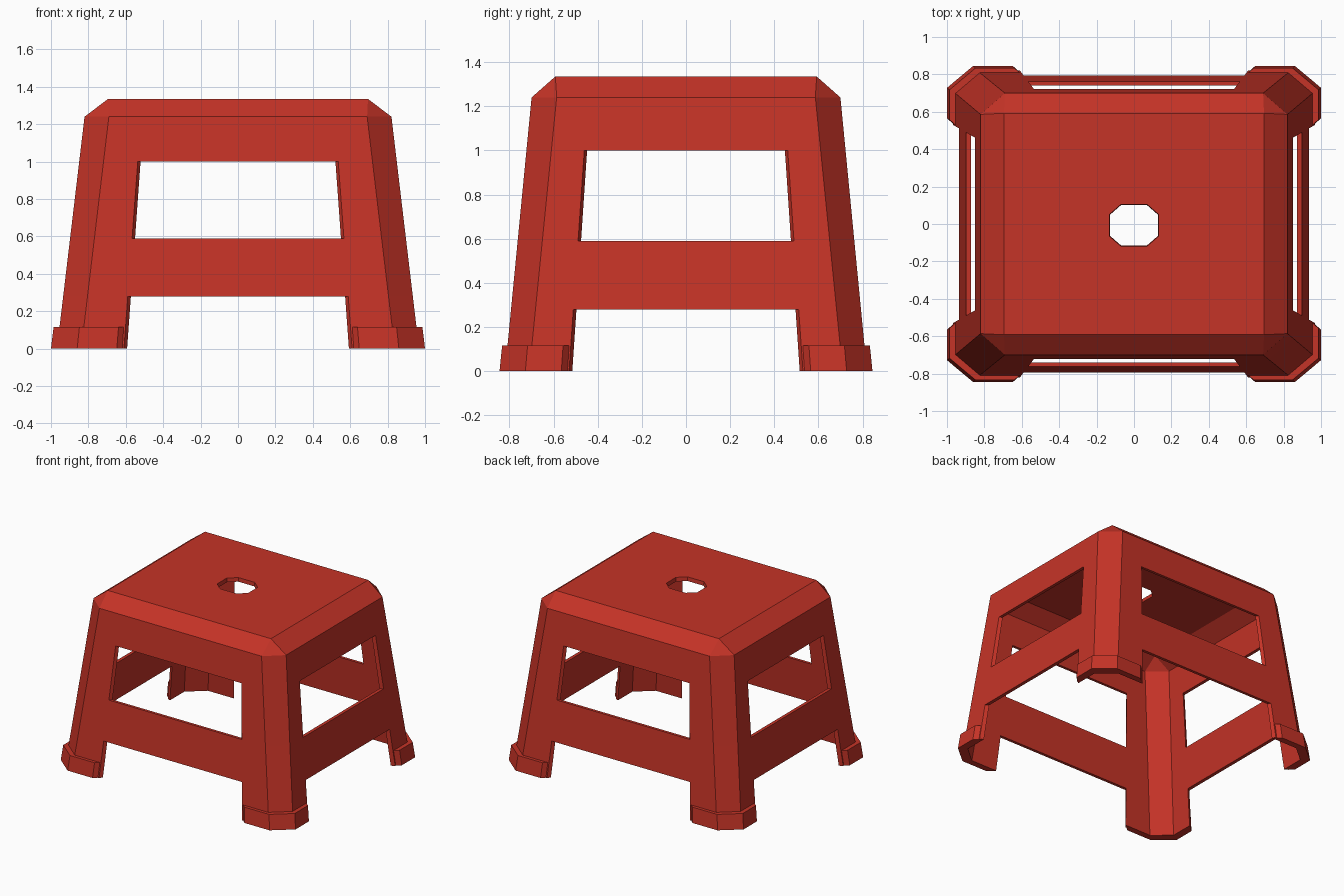
import bpy, bmesh

if "Cube" in bpy.data.objects:
    bpy.data.objects.remove(bpy.data.objects["Cube"])

red = bpy.data.materials.new("red plastic")
red.diffuse_color = (0.56, 0.033, 0.02, 1)
red.use_nodes = True
red.node_tree.nodes["Principled BSDF"].inputs["Base Color"].default_value = red.diffuse_color


def add_object(name, bm):
    bmesh.ops.recalc_face_normals(bm, faces=bm.faces)
    mesh = bpy.data.meshes.new(name)
    bm.to_mesh(mesh)
    bm.free()
    mesh.materials.append(red)
    obj = bpy.data.objects.new(name, mesh)
    bpy.context.collection.objects.link(obj)
    return obj


def ring(z):
    """Chamfered rectangle at height z; i = leg inner edge, c = chamfer start."""
    X, Y = 0.968 - 0.119 * z, 0.82 - 0.097 * z
    cx, cy = 0.838 - 0.119 * z, 0.71 - 0.1 * z
    ix, iy = 0.61 - 0.074 * z, 0.53 - 0.069 * z
    half = [(-cx, -Y), (-ix, -Y), (ix, -Y), (cx, -Y),
            (X, -cy), (X, -iy), (X, iy), (X, cy)]
    return [(x, y, z) for x, y in half + [(-x, -y) for x, y in half]]


# Stool shell: tapered walls with openings, bevelled rim and holed seat
verts, faces = [], []
levels = [0, 0.28, 0.59, 1.0, 1.24]
for z in levels:
    verts += ring(z)
for k in range(4):
    for j in range(16):
        if k in (0, 2) and j % 4 == 1:
            continue  # gaps between legs and windows
        a, b = k * 16 + j, k * 16 + (j + 1) % 16
        faces.append((a, b, b + 16, a + 16))
rim, corner, hole = 64, 80, 84
verts += [(sx * 0.695, sy * 0.592, 1.335)
          for sx, sy in ((-1, -1), (1, -1), (1, 1), (-1, 1))]
half = [(-0.07, -0.112), (0.07, -0.112), (0.132, -0.058), (0.132, 0.058)]
verts += [(x, y - 0.007, 1.335) for x, y in half + [(-x, -y) for x, y in half]]
for s in range(4):
    c0, c1 = corner + s, corner + (s + 1) % 4
    r = rim + 4 * s
    h = hole + 2 * s
    h2 = hole + (2 * s + 2) % 8
    faces.append((r, r + 1, r + 2, r + 3, c1, c0))
    faces.append((r + 3, rim + (4 * s + 4) % 16, c1))
    faces.append((c0, c1, h + 1, h))
    faces.append((c1, h2, h + 1))

# Inner skin is a slightly smaller copy, joined along every open edge
bm = bmesh.new()
outer = [bm.verts.new(v) for v in verts]
inner = [bm.verts.new((x * 0.972, y * 0.972,
                       z - (0.03 if z > 1.3 else 0.02 if z > 1.2 else 0)))
         for x, y, z in verts]
edges = {(f[i], f[(i + 1) % len(f)]) for f in faces for i in range(len(f))}
for f in faces:
    bm.faces.new([outer[i] for i in f])
    bm.faces.new([inner[i] for i in reversed(f)])
for a, b in edges:
    if (b, a) not in edges:
        bm.faces.new((outer[b], outer[a], inner[a], inner[b]))
add_object("stool_shell", bm)

# Feet: raised band wrapped around the bottom of each leg
outline = [(0.61, 0.812), (0.648, 0.845), (0.86, 0.845), (1.0, 0.728),
           (1.0, 0.565), (0.96, 0.53)]
inside = [(0.945, 0.522), (0.945, 0.565), (0.945, 0.69),
          (0.822, 0.8), (0.648, 0.8), (0.601, 0.8)]
for side, sx in (("left", -1), ("right", 1)):
    for end, sy in (("front", -1), ("back", 1)):
        bm = bmesh.new()
        low, high = [[bm.verts.new((x * sx * k, y * sy * k, z))
                      for x, y in outline + inside]
                     for k, z in ((1, 0), (0.986, 0.115))]
        for i in range(12):
            j = (i + 1) % 12
            bm.faces.new((low[i], low[j], high[j], high[i]))
        for i in range(5):
            for loop in (low, high):
                bm.faces.new((loop[i], loop[i + 1], loop[10 - i], loop[11 - i]))
        add_object(f"{end}_{side}_foot", bm)
